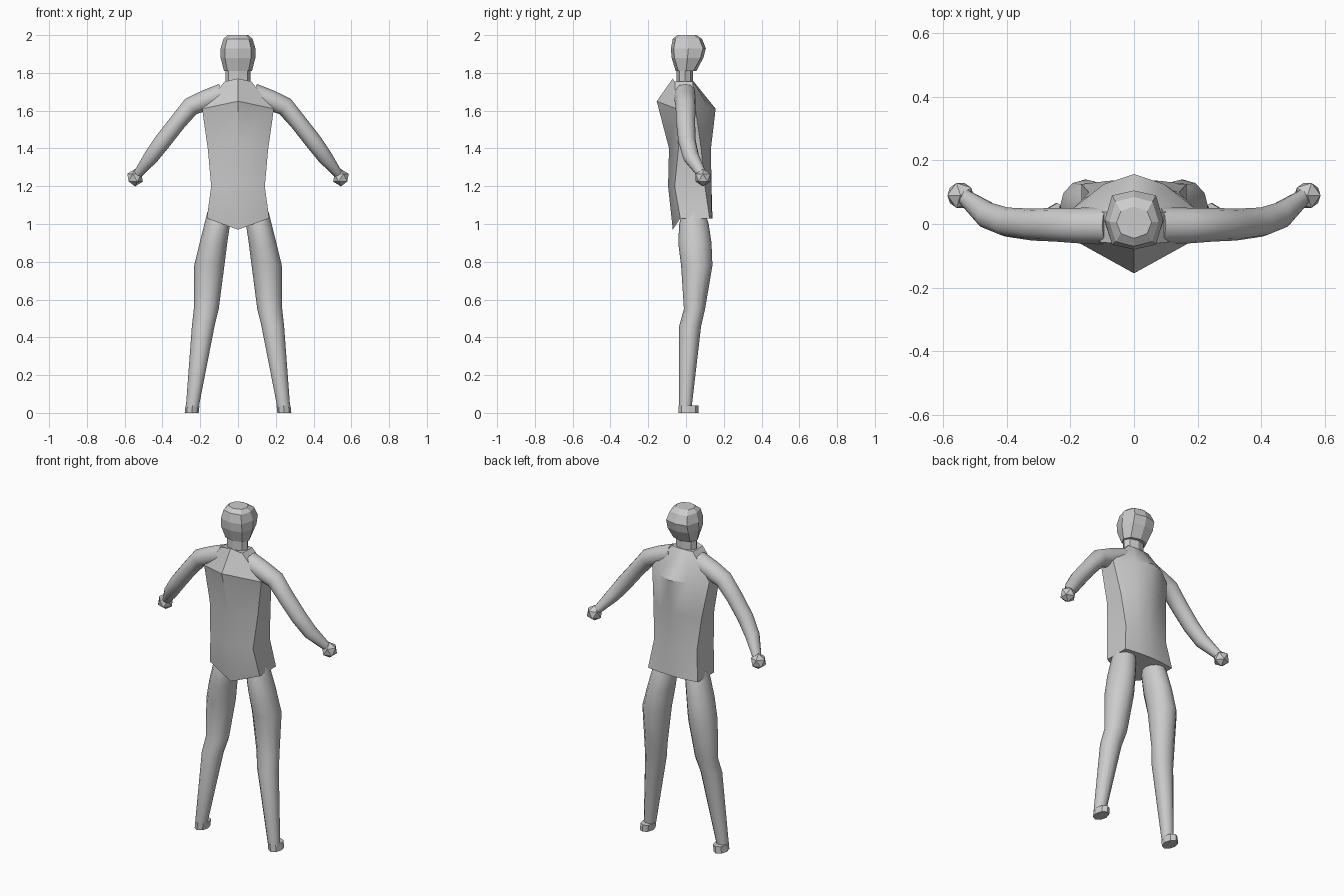
import bpy, bmesh, math
from mathutils import Vector

if "Cube" in bpy.data.objects:
    bpy.data.objects.remove(bpy.data.objects["Cube"])


def finish(name, bm, angle=None, mirror=False):
    bmesh.ops.recalc_face_normals(bm, faces=bm.faces)
    me = bpy.data.meshes.new(name)
    bm.to_mesh(me)
    bm.free()
    ob = bpy.data.objects.new(name, me)
    bpy.context.collection.objects.link(ob)
    if angle:
        bpy.ops.object.select_all(action='DESELECT')
        ob.select_set(True)
        bpy.context.view_layer.objects.active = ob
        bpy.ops.object.shade_smooth_by_angle(angle=math.radians(angle))
    if mirror:
        ob.modifiers.new("Mirror", 'MIRROR')
    return ob


def loft(name, rings, angle=None, mirror=False):
    bm = bmesh.new()
    loops = [[bm.verts.new(p) for p in r] for r in rings]
    n = len(loops[0])
    for a, b in zip(loops, loops[1:]):
        for i in range(n):
            j = (i + 1) % n
            bm.faces.new((a[i], a[j], b[j], b[i]))
    bm.faces.new(loops[0])
    bm.faces.new(loops[-1])
    return finish(name, bm, angle, mirror)


def symmetric(half):
    """Close a half outline (first and last points on x = 0)."""
    return half + [(-x, y, z) for x, y, z in reversed(half[1:-1])]


def ellipse(c, u, v, n=12):
    return [Vector(c) + u * math.cos(2 * math.pi * i / n) + v * math.sin(2 * math.pi * i / n)
            for i in range(n)]


# Torso: front z, front y, side z, side x, side front y, side back y, back y
torso_rows = [
    (0.97, -0.07, 1.03, 0.165, -0.03, 0.125, 0.14),
    (1.20, -0.095, 1.20, 0.142, -0.06, 0.10, 0.135),
    (1.40, -0.09, 1.40, 0.160, -0.04, 0.08, 0.132),
    (1.65, -0.155, 1.61, 0.190, -0.05, 0.05, 0.157),
    (1.77, -0.07, 1.755, 0.070, -0.06, 0.035, 0.04),
]
loft("torso", [symmetric([(0, yf, zf), (xs, yfs, zs), (xs, ybs, zs),
                          (xs * 0.5, ybs + 0.7 * (yb - ybs), zs), (0, yb, zs)])
               for zf, yf, zs, xs, yfs, ybs, yb in torso_rows], 35)


# Neck and head: z, half width, front y, back y
def head_ring(z, w, yf, yb):
    return symmetric([(0, yf, z), (w * 0.75, yf + 0.015, z), (w, (yf + yb) / 2, z),
                      (w * 0.75, yb - 0.015, z), (0, yb, z)])


loft("neck", [head_ring(*r) for r in
              [(1.72, 0.066, -0.05, 0.038), (1.83, 0.066, -0.05, 0.038)]])
loft("head", [head_ring(*r) for r in
              [(1.81, 0.074, -0.055, 0.055), (1.88, 0.092, -0.076, 0.092),
               (1.93, 0.092, -0.08, 0.105), (1.98, 0.077, -0.07, 0.085),
               (2.00, 0.055, -0.045, 0.055)]])

# Legs: centre x, centre y, z, radius x, radius y
leg_rows = [
    (0.105, 0.04, 1.06, 0.058, 0.06),
    (0.110, 0.042, 1.00, 0.068, 0.078),
    (0.130, 0.047, 0.90, 0.073, 0.088),
    (0.152, 0.057, 0.78, 0.080, 0.083),
    (0.168, 0.045, 0.55, 0.066, 0.056),
    (0.184, 0.022, 0.46, 0.060, 0.058),
    (0.242, -0.003, 0.03, 0.034, 0.033),
]
loft("leg", [ellipse((x, y, z), Vector((rx, 0, 0)), Vector((0, ry, 0)))
             for x, y, z, rx, ry in leg_rows], 50, True)

# Feet: flat rounded slabs
loft("foot", [ellipse((x, 0.013, z), Vector((0.037, 0, 0)), Vector((0, 0.053, 0)), 8)
              for x, z in [(0.245, 0.0), (0.241, 0.04)]], None, True)

# Arms: centre, radius across, radius front to back
arm_rows = [
    ((0.08, -0.005, 1.69), 0.055, 0.058),
    ((0.17, -0.005, 1.655), 0.055, 0.056),
    ((0.25, -0.002, 1.622), 0.050, 0.053),
    ((0.32, -0.002, 1.538), 0.045, 0.050),
    ((0.40, 0.006, 1.436), 0.045, 0.046),
    ((0.46, 0.027, 1.355), 0.040, 0.043),
    ((0.53, 0.083, 1.265), 0.024, 0.026),
]
arm_rings = []
for i, (c, ra, rb) in enumerate(arm_rows):
    t = Vector(arm_rows[min(i + 1, 6)][0]) - Vector(arm_rows[max(i - 1, 0)][0])
    u = Vector((0, 1, 0)).cross(t).normalized()
    v = t.cross(u).normalized()
    arm_rings.append(ellipse(c, u * ra, v * rb))
loft("arm", arm_rings, 50, True)

# Hands: faceted balls
bm = bmesh.new()
bmesh.ops.create_icosphere(bm, subdivisions=1, radius=0.046)
bmesh.ops.translate(bm, vec=(0.545, 0.09, 1.245), verts=bm.verts)
finish("hand", bm, None, True)
